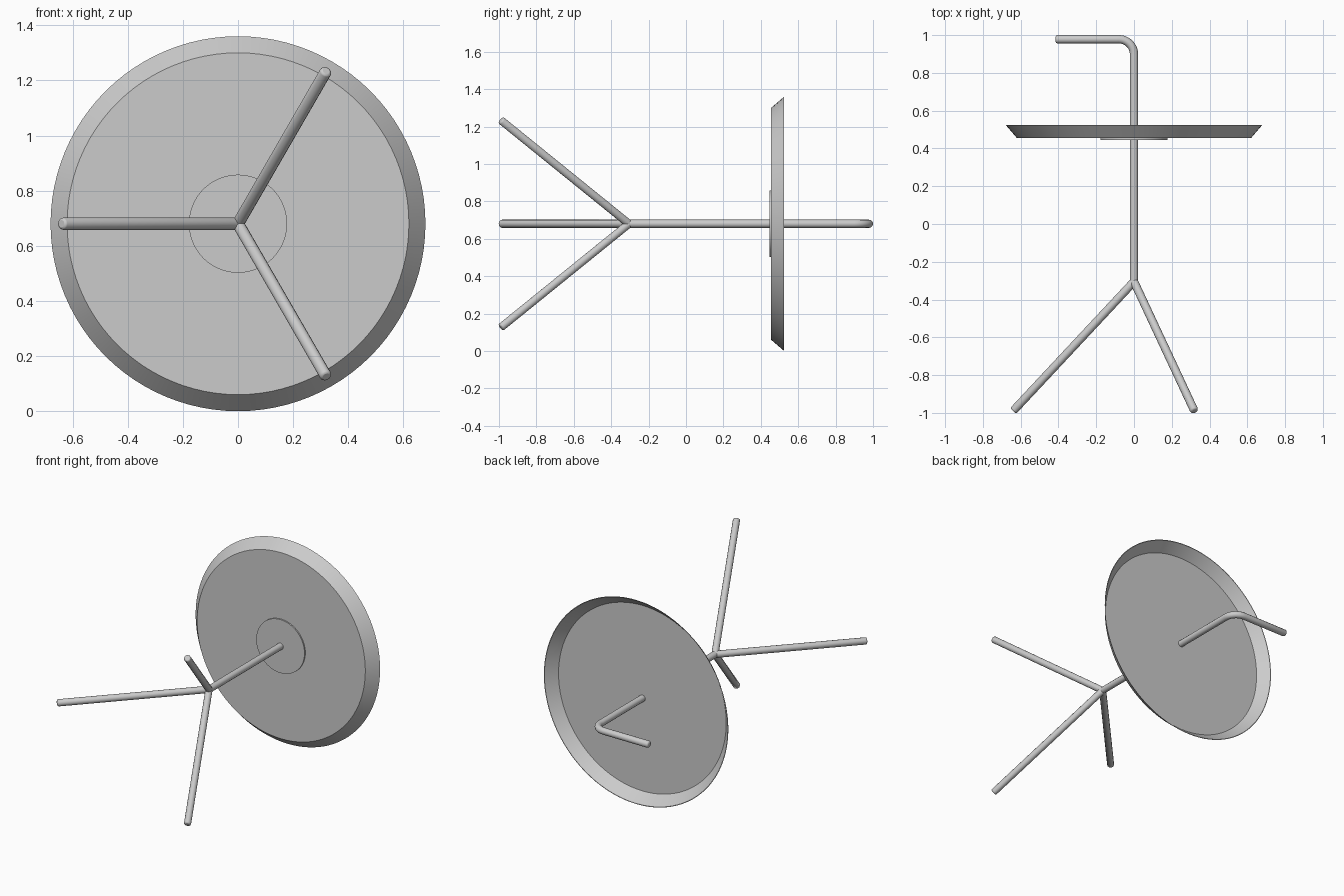
import bpy, bmesh, math
from mathutils import Vector

cube = bpy.data.objects.get("Cube")
if cube:
    bpy.data.objects.remove(cube, do_unlink=True)

AXIS_Z = 0.68      # height of the centre axis
TUBE = 0.022       # tube radius

metal = bpy.data.materials.new("light_grey_metal")
metal.use_nodes = True
GREY = (0.6, 0.6, 0.6, 1)
metal.diffuse_color = GREY
metal.node_tree.nodes["Principled BSDF"].inputs["Base Color"].default_value = GREY


def finish(obj, angle=30):
    bpy.ops.object.select_all(action="DESELECT")
    obj.select_set(True)
    bpy.context.view_layer.objects.active = obj
    if obj.type == "CURVE":
        bpy.ops.object.convert(target="MESH")
        obj = bpy.context.object
    bpy.ops.object.shade_smooth_by_angle(angle=math.radians(angle))


def tube(name, points, tip=0.008):
    """Round tube along a path, with a softened far end."""
    pts = [Vector(p) for p in points]
    end = pts[-1]
    back = (pts[-2] - end).normalized()
    pts[-1:] = [end + back * tip, end + back * tip * 0.3, end]
    radii = [1.0] * (len(pts) - 2) + [0.88, 0.6]
    curve = bpy.data.curves.new(name, "CURVE")
    curve.dimensions = "3D"
    curve.bevel_depth = TUBE
    curve.bevel_resolution = 4
    curve.use_fill_caps = True
    spline = curve.splines.new("POLY")
    spline.points.add(len(pts) - 1)
    for sp, p, r in zip(spline.points, pts, radii):
        sp.co = (*p, 1)
        sp.radius = r
    curve.materials.append(metal)
    obj = bpy.data.objects.new(name, curve)
    bpy.context.collection.objects.link(obj)
    finish(obj, 50)


def lathe(name, profile, steps=96):
    """Spin a (radius, y) profile round the centre axis."""
    bm = bmesh.new()
    verts = [bm.verts.new((r, y, AXIS_Z)) for r, y in profile]
    edges = [bm.edges.new(pair) for pair in zip(verts, verts[1:])]
    bmesh.ops.spin(bm, geom=verts + edges, cent=(0, 0, AXIS_Z), axis=(0, 1, 0),
                   angle=math.tau, steps=steps, use_duplicate=False)
    bmesh.ops.remove_doubles(bm, verts=bm.verts, dist=0.0001)
    bmesh.ops.recalc_face_normals(bm, faces=bm.faces)
    mesh = bpy.data.meshes.new(name)
    bm.to_mesh(mesh)
    bm.free()
    mesh.materials.append(metal)
    obj = bpy.data.objects.new(name, mesh)
    bpy.context.collection.objects.link(obj)
    finish(obj)


# Tray with a flared rim, and the mounting plate under it
lathe("tray", [(0, 0.455), (0.62, 0.455), (0.68, 0.525),
               (0.676, 0.525), (0.618, 0.459), (0, 0.459)])
lathe("mounting_plate", [(0, 0.446), (0.178, 0.446), (0.178, 0.455), (0, 0.455)], 64)

# Centre pole bending into the handle
BEND, HANDLE_Y = 0.08, 0.978
arc = [(-BEND + BEND * math.cos(a), HANDLE_Y - BEND + BEND * math.sin(a), AXIS_Z)
       for a in (math.radians(7.5 * i) for i in range(13))]
tube("pole_and_handle", [(0, -0.31, AXIS_Z)] + arc + [(-0.415, HANDLE_Y, AXIS_Z)])

# Three splayed legs
for name, deg in (("right_leg", 180), ("upper_left_leg", 60), ("lower_left_leg", -60)):
    a = math.radians(deg)
    tube(name, [(0, -0.305, AXIS_Z),
                (0.64 * math.cos(a), -0.99, AXIS_Z + 0.64 * math.sin(a))])
